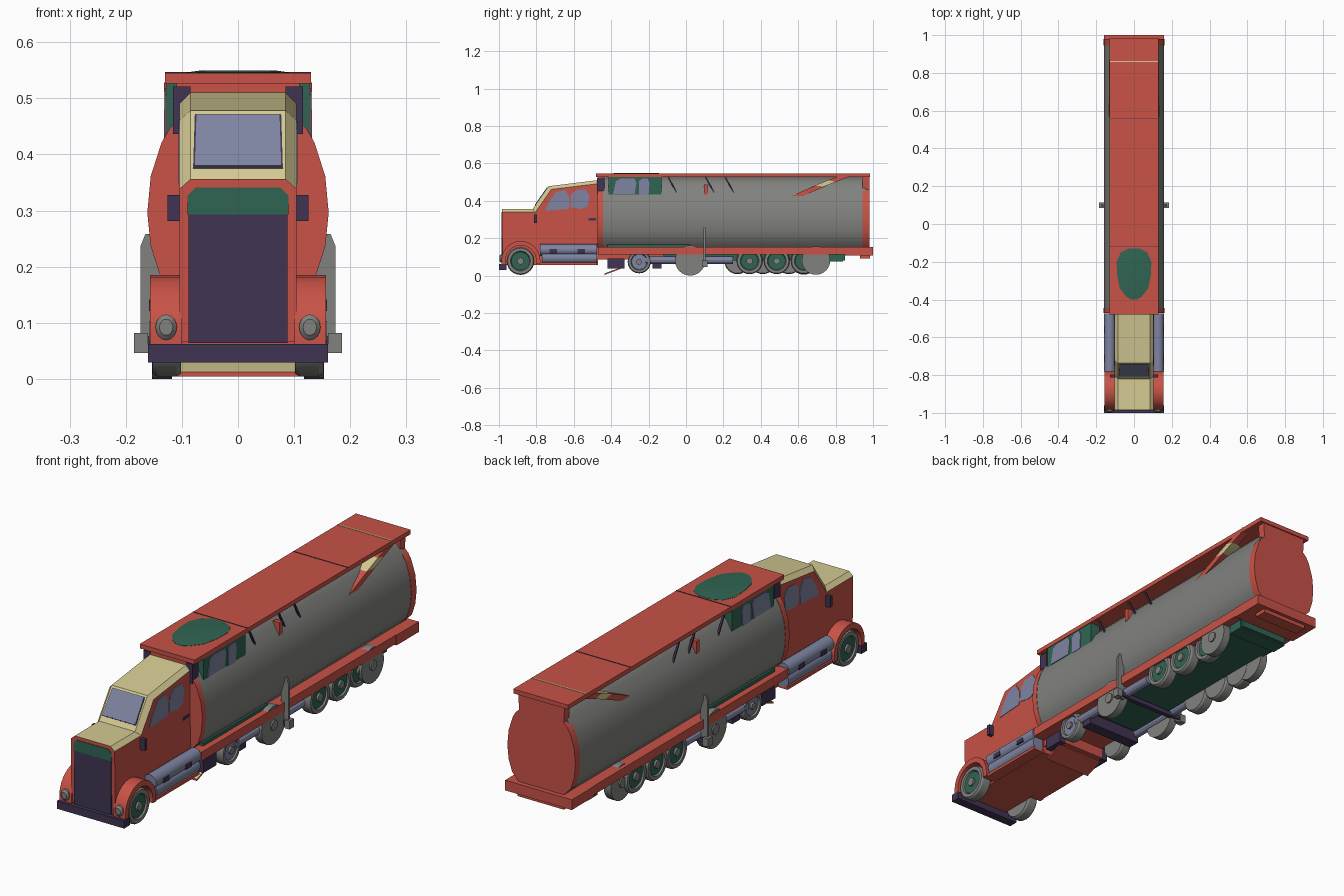
import bpy, bmesh, math
from mathutils import Vector

if "Cube" in bpy.data.objects:
    bpy.data.objects.remove(bpy.data.objects["Cube"])


def mat(name, r, g, b):
    m = bpy.data.materials.new(name)
    m.diffuse_color = (r, g, b, 1)
    m.use_nodes = True
    m.node_tree.nodes["Principled BSDF"].inputs["Base Color"].default_value = m.diffuse_color
    return m


RED = mat("red", 0.58, 0.085, 0.062)
CREAM = mat("cream", 0.66, 0.59, 0.29)
GREEN = mat("green", 0.03, 0.13, 0.085)
PURPLE = mat("dark_purple", 0.053, 0.034, 0.085)
BLUE = mat("blue_grey", 0.21, 0.23, 0.36)
GREY = mat("grey", 0.22, 0.22, 0.21)


def loft(name, rings, *mats):
    """Skin a list of equal-length rings and cap both ends."""
    bm = bmesh.new()
    vs = [[bm.verts.new(p) for p in ring] for ring in rings]
    n = len(rings[0])
    for a, b in zip(vs, vs[1:]):
        for i in range(n):
            bm.faces.new((a[i], a[(i + 1) % n], b[(i + 1) % n], b[i]))
    bm.faces.new(vs[0])
    bm.faces.new(vs[-1][::-1])
    bmesh.ops.recalc_face_normals(bm, faces=bm.faces)
    me = bpy.data.meshes.new(name)
    bm.to_mesh(me)
    bm.free()
    for m in mats:
        me.materials.append(m)
    ob = bpy.data.objects.new(name, me)
    bpy.context.collection.objects.link(ob)
    return ob


def side(name, prof, x0, x1, *m):
    """Extrude a (y, z) profile along x."""
    return loft(name, [[(x, y, z) for y, z in prof] for x in (x0, x1)], *m)


def along(name, prof, y0, y1, m):
    """Extrude an (x, z) profile along y."""
    return loft(name, [[(x, y, z) for x, z in prof] for y in (y0, y1)], m)


def box(name, x0, x1, y0, y1, z0, z1, m):
    return side(name, [(y0, z0), (y1, z0), (y1, z1), (y0, z1)], x0, x1, m)


def circ(c0, c1, r, n=24, r2=None):
    r2 = r2 or r
    return [(c0 + r * math.cos(2 * math.pi * i / n), c1 + r2 * math.sin(2 * math.pi * i / n)) for i in range(n)]


def wheel(s, y, z, r, hub=GREEN, xo=0.152):
    xi = xo - 0.05
    prof = [(xi, r * .93), (xi + .008, r), (xo - .008, r), (xo, r * .93), (xo, r * .72), (xo - .012, r * .66)]
    loft("tyre", [[(s * x, a, b) for a, b in circ(y, z, q)] for x, q in prof], GREY)
    side("wheel_hub", circ(y, z, r * .66), s * (xo - .02), s * (xo - .006), hub)
    side("wheel_cap", circ(y, z, r * .25, 12), s * (xo - .01), s * (xo + .003), GREY)


def up_faces(ob):
    """Second material on faces that look upward."""
    for f in ob.data.polygons:
        f.material_index = int(f.normal.z > 0.3)


# cab and bonnet with chamfered cream top
low = [(-0.47, 0.07), (-0.98, 0.07)]
top = [(-0.985, 0.36), (-0.82, 0.36), (-0.735, 0.482), (-0.475, 0.514)]
edge = [(-0.985, 0.343), (-0.805, 0.343), (-0.72, 0.465), (-0.475, 0.495)]
cab = loft("cab", [[(x, y, z) for y, z in low + t] for x, t in
                   ((-.104, edge), (-.085, top), (.085, top), (.104, edge))], RED, CREAM)
up_faces(cab)

# grille, windscreen with dark frame, bumper
along("grille", [(-.088, .068), (.088, .068), (.088, .297), (-.088, .297)], -.987, -.97, PURPLE)
along("grille_top", [(-.09, .297), (.09, .297), (.09, .33), (.075, .345), (-.075, .345), (-.09, .33)], -.987, -.97, GREEN)
d, out = Vector((0, .085, .122)), Vector((0, -.82, .57))
base = Vector((0, -.82, .36))
for name, g, h, m in (("windscreen_frame", .003, .002, PURPLE), ("windscreen", 0, .0035, BLUE)):
    pane = [base + d * t + Vector((x, 0, 0)) for x, t in
            ((-.077 - g, .18 - g * 8), (.077 + g, .18 - g * 8), (.074 + g, .93 + g * 4), (-.074 - g, .93 + g * 4))]
    loft(name, [[p - out * h for p in pane], [p + out * h for p in pane]], m)
box("front_bumper", -.16, .16, -1, -.96, .033, .066, PURPLE)
box("cab_floor", -.10, .10, -.97, -.47, .06, .075, RED)

# tank: rounded barrel, end caps rise in a neck up to the roof
half = [(.105, .155), (.138, .19), (.154, .24), (.16, .30), (.154, .365), (.135, .425), (.122, .445), (.104, .478), (.075, .51), (.03, .53)]
ring = half + [(-x, z) for x, z in reversed(half)]
along("tank", ring, -.46, .96, GREY)
cap = [(x * 1.01, z) for x, z in half[:6]] + [(.122, .45), (.106, .465), (.11, .535)]
cring = cap + [(-x, z) for x, z in reversed(cap)]
along("tank_front_cap", cring, -.472, -.445, RED)
along("tank_rear_cap", cring, .945, .98, RED)

# roof slab, egg-shaped hatch and seams
box("roof_slab", -.13, .13, -.48, .985, .53, .549, RED)
egg = [(.03, -.13), (.07, -.15), (.092, -.20), (.09, -.27), (.075, -.34), (.04, -.385), (.015, -.40)]
egg += [(-x, y) for x, y in reversed(egg)]
loft("roof_hatch", [[(x * k, -.265 + (y + .265) * k, z) for x, y in egg] for k, z in ((1, .546), (1, .550), (.7, .554))], GREEN)
for y, m, w in ((-.12, PURPLE, .002), (.56, PURPLE, .002), (.86, CREAM, .003)):
    box("roof_seam", -.13, .13, y - w, y + w, .547, .5505, m)

# chassis
box("chassis_rail", -.155, .155, -.47, .99, .118, .156, RED)
box("rear_bumper", -.158, .158, .85, 1, .112, .156, RED)
box("rear_step", -.11, .11, .93, .985, .095, .118, RED)
box("under_panel", -.115, .115, -.12, .85, .085, .12, GREEN)
box("under_front", -.10, .10, -.47, -.12, .09, .12, RED)
box("rear_hanger", -.12, .12, .77, .84, .08, .118, GREEN)
box("under_beam", -.13, .13, -.18, -.13, .042, .095, PURPLE)
box("under_crate", -.10, .10, -.41, -.33, .045, .095, RED)
box("stand_beam", -.17, .17, .09, .11, .06, .08, PURPLE)
up_faces(side("drag_plate", [(-.435, .008), (-.35, .04), (-.35, .047), (-.435, .016)], -.11, .11, RED, CREAM))

for s in (-1, 1):
    # front wheel arch: half ring profile
    arc = [math.pi * i / 12 for i in range(13)]
    arch = [(-.883 + .104 * math.cos(a), .085 + .104 * math.sin(a)) for a in arc] + [(-.987, .065), (-.965, .065)] + \
           [(-.883 - .082 * math.cos(a), .085 + .08 * math.sin(a)) for a in arc] + [(-.801, .065), (-.779, .065)]
    side("front_fender", arch, s * .10, s * .157, RED)
    wheel(s, -.885, .082, .074)
    loft("headlight", [[(s * .128 + x, y, z) for x, z in circ(0, .096, r, 16, r * 1.2)]
                       for y, r in ((-.965, .019), (-.99, .019), (-.997, .012))], GREY)
    # cab side: windows, mirror, twin side cylinders, running board
    side("front_window", [(-.752, .352), (-.735, .395), (-.695, .45), (-.645, .462), (-.622, .42), (-.625, .36)],
         s * .10, s * .106, BLUE)
    side("rear_window", [(-.617, .37), (-.613, .44), (-.585, .462), (-.535, .464), (-.515, .43), (-.525, .375), (-.56, .36)],
         s * .10, s * .106, BLUE)
    box("mirror", s * .102, s * .126, -.812, -.796, .285, .332, PURPLE)
    box("door_vent", s * .10, s * .107, -.52, -.48, .30, .312, PURPLE)
    along("side_cylinder", circ(s * .128, .142, .03, 16), -.78, -.475, BLUE)
    along("lower_cylinder", circ(s * .125, .098, .03, 16), -.77, -.475, BLUE)
    for y in (-.71, -.56):
        box("cylinder_strap", s * .14, s * .159, y - .02, y + .02, .125, .145, PURPLE)
    box("running_board", s * .09, s * .15, -.78, -.475, .062, .074, RED)
    box("crate_door", s * .10, s * .13, -.42, -.33, .042, .095, PURPLE)

    # green cabin behind the cab, on top of the tank
    box("upper_cabin", s * .08, s * .127, -.415, -.13, .428, .534, GREEN)
    box("cabin_post", s * .085, s * .116, -.475, -.435, .44, .525, PURPLE)
    side("cabin_window_front", [(-.39, .44), (-.375, .51), (-.35, .522), (-.275, .522), (-.265, .50), (-.275, .44)],
         s * .12, s * .13, BLUE)
    side("cabin_window_rear", [(-.25, .435), (-.25, .51), (-.235, .522), (-.205, .522), (-.195, .50), (-.20, .435)],
         s * .12, s * .13, BLUE)
    # roof struts above the tank shoulder
    for y in (-.07, .13, .235):
        side("thin_strut", [(y + .022, .437), (y + .03, .437), (y - .022, .532), (y - .03, .532)], s * .112, s * .12, PURPLE)
    box("valve_block", s * .10, s * .13, .095, .115, .435, .49, RED)
    side("long_strut", [(.56, .428), (.62, .428), (.74, .48), (.69, .485)], s * .10, s * .132, RED)
    side("long_strut_middle", [(.685, .484), (.74, .48), (.80, .505), (.76, .515)], s * .085, s * .132, CREAM)
    side("long_strut_top", [(.76, .515), (.80, .505), (.87, .532), (.81, .532)], s * .10, s * .132, RED)
    box("tank_sill", s * .09, s * .128, -.42, .02, .156, .17, GREEN)

    # running gear: the last axle has plain discs
    wheel(s, -.25, .078, .062, BLUE, .145)
    along("air_pipe", circ(s * .125, .087, .02, 12), -.22, .25, BLUE)
    ys, disc_y = ((.34, .485, .63), .695) if s > 0 else ((.275, .41, .55), .63)
    for y in ys:
        wheel(s, y, .082, .07, GREEN, .14 if y == .63 else .152)
    for y, r in ((.022, .081), (disc_y, .076)):
        xo = .138 if s < 0 and y > .1 else .153
        side("plain_disc", circ(y, .085, r), s * (xo - .035), s * xo, GREY)
        side("disc_boss", circ(y, .085, .022, 12), s * (xo - .005), s * (xo + .006), GREY)
    # support stand
    along("stand_blade", [(s * .14, .05), (s * .174, .05), (s * .174, .24), (s * .165, .262),
                          (s * .15, .262), (s * .14, .245)], .093, .103, GREY)
    box("stand_foot", s * .16, s * .185, .085, .115, .05, .086, GREY)

# shade round parts smooth, keep hard edges; drop the model onto z = 0
bpy.ops.object.select_all(action='SELECT')
bpy.context.view_layer.objects.active = cab
bpy.ops.object.shade_smooth_by_angle(angle=math.radians(28))
low_z = min(v.co.z for o in bpy.data.objects for v in o.data.vertices)
for o in bpy.data.objects:
    o.location.z -= low_z
